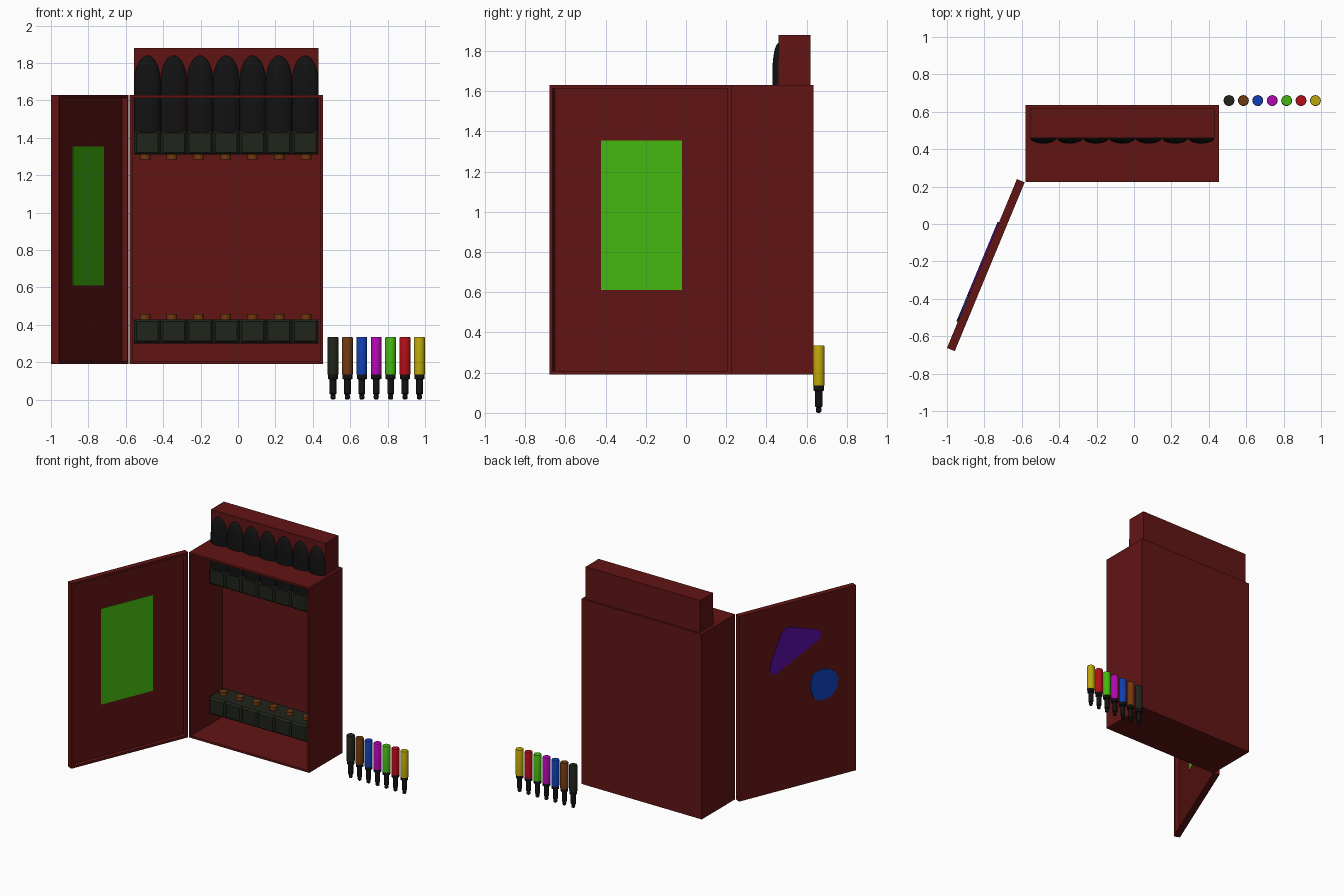
import bpy, bmesh
from math import sin, cos, pi, radians
from mathutils import Matrix, Vector

if "Cube" in bpy.data.objects:
    bpy.data.objects.remove(bpy.data.objects["Cube"])


def mat(name, r, g, b):
    m = bpy.data.materials.new(name)
    m.diffuse_color = (r, g, b, 1)
    m.use_nodes = True
    m.node_tree.nodes["Principled BSDF"].inputs["Base Color"].default_value = m.diffuse_color
    return m


CASE = mat("dark_red", .12, .007, .007)
BLACK = mat("black", .006, .006, .006)
HOLDER = mat("dark_grey", .014, .018, .011)
BROWN = mat("brown", .16, .04, .005)
BLUE = mat("blue", .005, .05, .45)
MAGENTA = mat("magenta", .45, .002, .45)
GREEN = mat("green", .06, .48, .005)
RED = mat("red", .45, .004, .008)
YELLOW = mat("yellow", .5, .38, .003)
PURPLE = mat("purple", .09, .004, .32)


def finish(bm, name, material, matrix=None, smooth=False):
    bmesh.ops.recalc_face_normals(bm, faces=bm.faces[:])
    me = bpy.data.meshes.new(name)
    bm.to_mesh(me)
    bm.free()
    ob = bpy.data.objects.new(name, me)
    bpy.context.collection.objects.link(ob)
    me.materials.append(material)
    if matrix:
        ob.matrix_world = matrix
    if smooth:
        bpy.ops.object.select_all(action='DESELECT')
        ob.select_set(True)
        bpy.context.view_layer.objects.active = ob
        bpy.ops.object.shade_smooth_by_angle(angle=radians(40))
    return ob


def box(name, lo, hi, material, matrix=None, side=None, rim=0, slope=0, sink=0):
    """Box from corner to corner; the face on 'side' may get an inset that is sloped or sunk."""
    lo, hi = Vector(lo), Vector(hi)
    bm = bmesh.new()
    size = Matrix.Diagonal((hi - lo).to_4d())
    bmesh.ops.create_cube(bm, size=1, matrix=Matrix.Translation((lo + hi) / 2) @ size)
    if side:
        bm.normal_update()
        side = Vector(side)
        face = max(bm.faces, key=lambda f: f.normal.dot(side))
        bmesh.ops.inset_region(bm, faces=[face], thickness=rim, depth=slope)
        if sink:
            new = bmesh.ops.extrude_discrete_faces(bm, faces=[face])['faces'][0]
            bmesh.ops.translate(bm, verts=new.verts[:], vec=-side * sink)
    return finish(bm, name, material, matrix)


def lathe(name, profile, x, y, material, sx=1, sy=1, n=20):
    """Stack of elliptical rings from (radius, z) pairs."""
    bm = bmesh.new()
    rings = [[bm.verts.new((x + sx * r * cos(2 * pi * i / n), y + sy * r * sin(2 * pi * i / n), z))
              for i in range(n)] for r, z in profile]
    for a, b in zip(rings, rings[1:]):
        for i in range(n):
            j = (i + 1) % n
            bm.faces.new((a[i], a[j], b[j], b[i]))
    bm.faces.new(rings[0][::-1])
    bm.faces.new(rings[-1])
    return finish(bm, name, material, smooth=True)


def plate(name, points, y0, y1, material, matrix):
    """Flat cut-out in the door's own x-z plane."""
    bm = bmesh.new()
    f = bm.faces.new([bm.verts.new((u, y0, z)) for u, z in points])
    new = bmesh.ops.extrude_face_region(bm, geom=[f])['geom']
    bmesh.ops.translate(bm, vec=(0, y1 - y0, 0),
                        verts=[v for v in new if isinstance(v, bmesh.types.BMVert)])
    return finish(bm, name, material, matrix)


# Open-fronted cabinet and the header block rising through its top
box("cabinet", (-.58, .225, .19), (.455, .635, 1.63), CASE,
    side=(0, -1, 0), rim=.022, sink=.39)
box("header", (-.555, .46, 1.40), (.43, .62, 1.88), CASE)

# Rows of holders, pins and dark rounded pods
pitch = .985 / 7
dome = [(cos(a), 1.70 + .14 * sin(a)) for a in [pi / 2 * i / 8 for i in range(8)]] + [(.04, 1.84)]
for k in range(7):
    x0 = -.555 + k * pitch
    xc = x0 + pitch / 2
    for row, z in (("upper", 1.31), ("lower", .30)):
        box(f"{row}_holder_{k}", (x0, .445, z), (x0 + pitch, .62, z + .13), HOLDER,
            side=(0, -1, 0), rim=.018, slope=.015)
    xp = -.497 + k * .1435
    lathe(f"upper_pin_{k}", [(.028, 1.285), (.028, 1.32)], xp, .53, BROWN)
    lathe(f"lower_pin_{k}", [(.028, .42), (.028, .457)], xp, .53, BROWN)
    lathe(f"pod_{k}", [(1, 1.42)] + dome, xc, .462, BLACK, pitch / 2, .032, 24)

# Door swung open, with a recessed inner face
door = Matrix.Translation((-.626, .24, 0)) @ Matrix.Rotation(radians(-112.5), 4, 'Z')
box("door", (0, 0, .19), (.977, .045, 1.63), CASE, door,
    side=(0, 1, 0), rim=.025, sink=.032)
box("door_inner_panel", (.275, .01, .61), (.71, .0155, 1.355), GREEN, door)

# Coloured shapes on the outside of the door
plate("door_triangle", [(.39, 1.445), (.42, 1.445), (.65, 1.37), (.678, 1.34), (.676, 1.295),
                        (.31, 1.11), (.275, 1.112), (.25, 1.14), (.267, 1.215), (.35, 1.41)],
      .002, -.008, PURPLE, door)
plate("door_disc", [(.61, 1.02), (.64, 1.04), (.685, 1.047), (.75, 1.04), (.795, 1.01), (.826, .95),
                    (.81, .87), (.78, .835), (.743, .816), (.66, .812), (.62, .84),
                    (.60, .888), (.593, .96)],
      .002, -.008, BLUE, door)

# Row of loose plugs beside the cabinet
tip = [(.006, 0), (.013, .006), (.014, .02), (.011, .026), (.018, .032), (.018, .108),
       (.027, .112), (.027, .137)]
for k, m in enumerate((HOLDER, BROWN, BLUE, MAGENTA, GREEN, RED, YELLOW)):
    x = .508 + k * .077
    lathe(f"plug_tip_{k}", tip, x, .66, BLACK)
    lathe(f"plug_handle_{k}", [(.029, .135), (.029, .33), (.027, .335)], x, .66, m)
